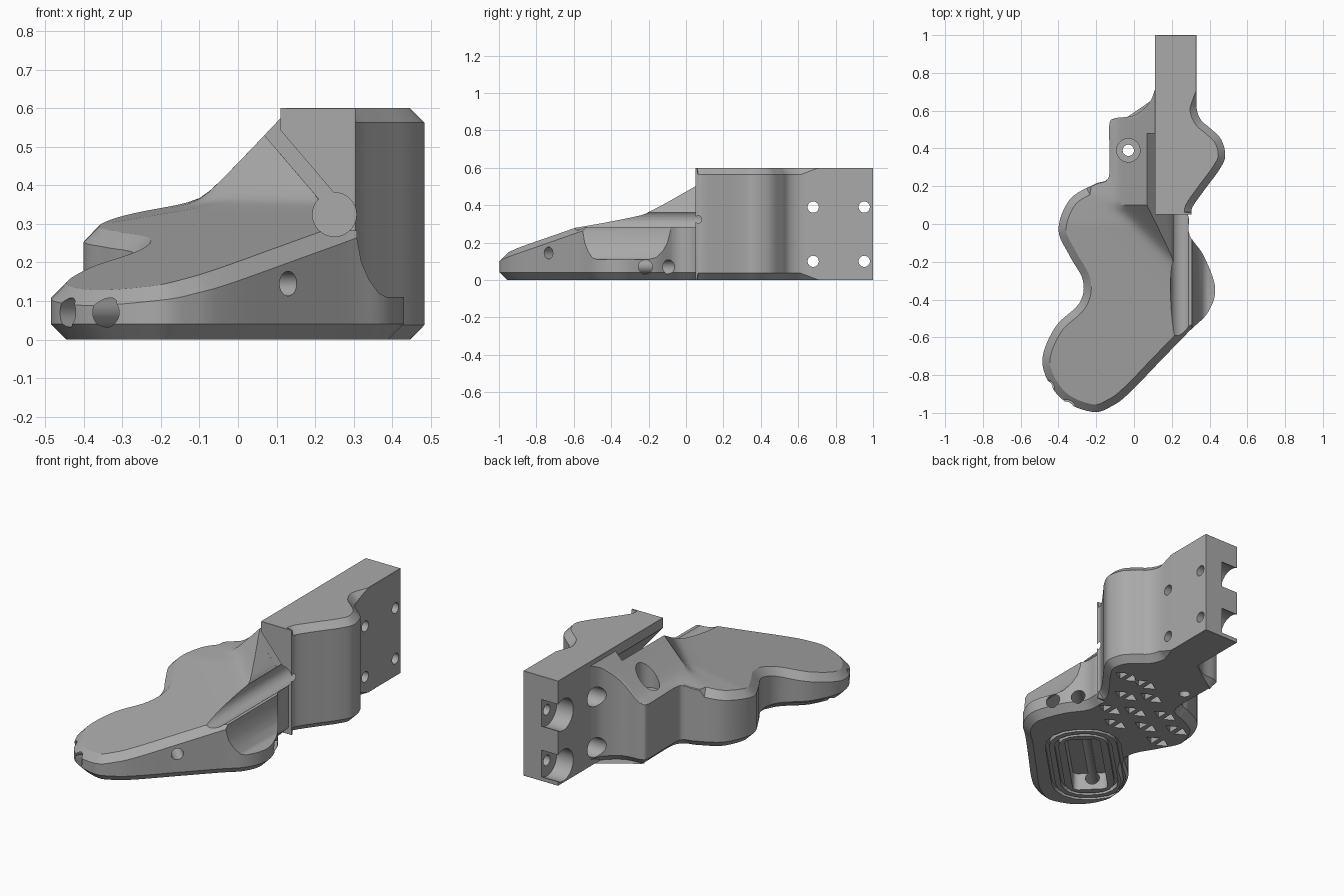
import bpy, bmesh, math
from mathutils import Vector, Matrix
from mathutils.geometry import delaunay_2d_cdt, intersect_point_line

if "Cube" in bpy.data.objects:
    bpy.data.objects.remove(bpy.data.objects["Cube"])

grey = bpy.data.materials.new("plain grey")
grey.use_nodes = True
GREY = (0.4, 0.4, 0.4, 1)
grey.diffuse_color = GREY
grey.node_tree.nodes["Principled BSDF"].inputs["Base Color"].default_value = GREY


def add_object(name, bm):
    bmesh.ops.recalc_face_normals(bm, faces=bm.faces)
    mesh = bpy.data.meshes.new(name)
    bm.to_mesh(mesh)
    bm.free()
    mesh.materials.append(grey)
    ob = bpy.data.objects.new(name, mesh)
    bpy.context.collection.objects.link(ob)
    return ob


def smooth_loop(points, steps=6):
    """Closed spline; a point given twice makes a sharp corner."""
    pts, out = [Vector(p) for p in points], []
    n = len(pts)
    for i in range(n):
        a, b, c, d = (pts[(i + k) % n] for k in (-1, 0, 1, 2))
        if (c - b).length < 1e-5:
            continue
        for s in range(steps):
            t = s / steps
            out.append(0.5 * (2 * b + (c - a) * t + (2 * a - 5 * b + 4 * c - d) * t * t
                              + (3 * b - a - 3 * c + d) * t ** 3))
    return out


def inset(loop, width):
    out = []
    for i, p in enumerate(loop):
        t = (loop[(i + 1) % len(loop)] - loop[i - 1]).normalized()
        out.append(p + Vector((-t.y, t.x)) * width(p))
    return out


def chamfered_solid(name, loop, height, top_width, low_width, step=None):
    """Walls on an outline, chamfers above and below, and a shaped top."""
    bm = bmesh.new()
    top, low = inset(loop, top_width), inset(loop, low_width)
    n = len(loop)
    levels = [
        [(p.x, p.y, 0) for p in low],
        [(p.x, p.y, low_width(p)) for p in loop],
        [(p.x, p.y, height(q) - top_width(p)) for p, q in zip(loop, top)],
        [(q.x, q.y, height(q)) for q in top]]
    rings = [[bm.verts.new(v) for v in level] for level in levels]
    for a, b in zip(rings, rings[1:]):
        for i in range(n):
            j = (i + 1) % n
            bm.faces.new((a[i], a[j], b[j], b[i]))
    bm.faces.new(rings[0][::-1])
    if not step:
        bm.faces.new(rings[3])
        return add_object(name, bm)
    # Fill the top with a fine net that follows the height rule
    def inside(p):
        hit = False
        for a, b in zip(top, top[1:] + top[:1]):
            if (a.y > p.y) != (b.y > p.y) and p.x < a.x + (p.y - a.y) * (b.x - a.x) / (b.y - a.y):
                hit = not hit
        return hit and min((p - q).length for q in top) > step * 0.6
    net = [Vector((i * step, j * step)) for i in range(-25, 26) for j in range(-50, 51)]
    net = [p for p in net if inside(p)]
    flat, _, tris, _, _, _ = delaunay_2d_cdt(
        top + net, [(i, (i + 1) % n) for i in range(n)], [], 1, 1e-6)
    verts = [bm.verts.new((p.x, p.y, height(p))) for p in flat]
    for tri in tris:
        bm.faces.new([verts[i] for i in tri])
    bmesh.ops.remove_doubles(bm, verts=bm.verts, dist=1e-5)
    return add_object(name, bm)


def prism(name, points, start, end, place):
    """Extrude a 2D shape; place(a, b, depth) gives the 3D point."""
    bm = bmesh.new()
    ends = [[bm.verts.new(place(p[0], p[1], d)) for p in points] for d in (start, end)]
    n = len(points)
    for i in range(n):
        j = (i + 1) % n
        bm.faces.new((ends[0][i], ends[0][j], ends[1][j], ends[1][i]))
    bm.faces.new(ends[0])
    bm.faces.new(ends[1])
    return add_object(name, bm)


def rod(name, start, end, radius):
    a, b = Vector(start), Vector(end)
    bm = bmesh.new()
    turn = Matrix.Translation((a + b) / 2) @ (b - a).to_track_quat('Z', 'Y').to_matrix().to_4x4()
    bmesh.ops.create_cone(bm, cap_ends=True, segments=32, radius1=radius, radius2=radius,
                          depth=(b - a).length, matrix=turn)
    return add_object(name, bm)


def combine(target, tool, operation='DIFFERENCE'):
    mod = target.modifiers.new(tool.name, 'BOOLEAN')
    mod.operation, mod.object, mod.solver = operation, tool, 'EXACT'
    bpy.context.view_layer.objects.active = target
    bpy.ops.object.modifier_apply(modifier=mod.name)
    bpy.data.objects.remove(tool)


def along_y(a, b, d):
    return (a, d, b)


def along_z(a, b, d):
    return (a, b, d)


def diagonal(a, b, d):
    """a across, b along the toe direction, d upward"""
    return ((b - a) * 0.7071, (b + a) * 0.7071, d)


# Sculpted top: a tilted plane blended into a steep ridge
def foot_height(p):
    plane = 0.275 + 0.163 * (p.x - 0.2) + 0.19 * (min(p.y, 0) + 0.6) + 0.1 * min(max(p.y, 0), 0.15)
    ridge = 0.53 + 1.06 * (p.x - 0.07) - 1.1 * max(0, 0.1 - p.y)
    blend = (plane + ridge + math.sqrt((plane - ridge) ** 2 + 0.0008)) / 2
    return min(0.59, blend)


foot_outline = smooth_loop([
    (0.2, 0.71), (0.2, 0.71), (0.11, 0.71), (0.11, 0.71), (0.08, 0.64), (0, 0.575), (-0.1, 0.56),
    (-0.13, 0.53), (-0.13, 0.4), (-0.13, 0.27), (-0.15, 0.23), (-0.21, 0.21), (-0.34, 0.13), (-0.4, -0.03),
    (-0.34, -0.17), (-0.27, -0.3), (-0.29, -0.42), (-0.42, -0.55), (-0.485, -0.74),
    (-0.39, -0.92), (-0.22, -0.995), (-0.11, -0.96), (-0.02, -0.89), (0.13, -0.735), (0.29, -0.57),
    (0.39, -0.47), (0.43, -0.34), (0.37, -0.17), (0.295, -0.06), (0.29, 0.03), (0.27, 0.09), (0.27, 0.09)])
foot = chamfered_solid("foot_body", foot_outline, foot_height,
                       lambda p: 0.04 if p.y < 0.2 else 0.004, lambda p: 0.04, 0.025)

# Clear the space above the channel, and the cove over the side bulge
combine(foot, prism("channel_clearance", [(-0.1, 0.727), (0.2, 0.376), (0.25, 0.29), (0.29, 0.283),
                                          (0.6, 0.283), (0.6, 1), (-0.1, 1)], -1.2, 0.48, along_y))
combine(foot, prism("side_cove", [(0.308, 0.5), (0.308, 0.265), (0.32, 0.2), (0.34, 0.155),
                                  (0.365, 0.12), (0.385, 0.11), (0.6, 0.11), (0.6, 0.5)],
                    -1, 0.04, along_y))

# Tall rear block with its mounting plate
tall_outline = smooth_loop([
    (0.11, 0.05), (0.11, 0.05), (0.305, 0.05), (0.305, 0.05), (0.31, 0.09), (0.38, 0.19), (0.45, 0.285),
    (0.483, 0.36), (0.46, 0.45), (0.4, 0.51), (0.355, 0.55), (0.332, 0.61), (0.33, 0.71), (0.33, 0.71),
    (0.33, 1), (0.33, 1), (0.11, 1), (0.11, 1)])


def block_edge(p):
    if p.x < 0.29 or p.y < 0.06:
        return 0.001
    return max(0.001, 0.037 * min(1, (0.71 - p.y) / 0.1))


block = chamfered_solid("tall_block", tall_outline, lambda p: 0.6, block_edge, block_edge)
combine(foot, block, 'UNION')

# Keyhole channel: a round bore with a slanted slit
combine(foot, prism("slit", [(-0.02, 0.634), (0.23, 0.341), (0.26, 0.367), (0.01, 0.66)],
                    -1.1, 0.48, along_y))
combine(foot, rod("channel_bore", (0.25, -1.1, 0.324), (0.25, 0.48, 0.324), 0.057))

# Plate screw holes with counterbores on the inner side
for z in (0.1, 0.39):
    for y, wide in ((0.68, 0.055), (0.953, 0.09)):
        combine(foot, rod("plate_hole", (-0.3, y, z), (0.5, y, z), 0.03))
        combine(foot, rod("plate_counterbore", (-0.2, y, z), (0.215, y, z), wide))

# Upright screw hole in the rear shoulder
combine(foot, rod("shoulder_counterbore", (-0.03, 0.39, 0.34), (-0.03, 0.39, 0.7), 0.062))
combine(foot, rod("shoulder_hole", (-0.03, 0.39, -0.1), (-0.03, 0.39, 0.7), 0.03))

# Twin bores running the length of the toe, and the side hole
for across in (-0.29, -0.43):
    combine(foot, rod("long_bore", diagonal(across, -1.2, 0.07), diagonal(across, 0.5, 0.07), 0.038))
combine(foot, rod("side_hole", (0.24, -0.845, 0.145), (0, -0.605, 0.145), 0.032))


# Sole: toe pocket, two ring grooves and lightening cells
def rounded_box(ca, cb, ha, hb, r):
    pts = []
    for k, (sa, sb) in enumerate(((1, 1), (-1, 1), (-1, -1), (1, -1))):
        for s in range(5):
            t = (k + s / 4) * math.pi / 2
            pts.append((ca + sa * (ha - r) + r * math.cos(t), cb + sb * (hb - r) + r * math.sin(t)))
    return pts


combine(foot, prism("toe_pocket", rounded_box(-0.3, -0.46, 0.095, 0.27, 0.03), -0.1, 0.1, diagonal))
for grow in (0.04, 0.09):
    ring = prism("ring_groove", rounded_box(-0.3, -0.46, 0.115 + grow, 0.29 + grow, 0.09 + grow),
                 -0.1, 0.025, diagonal)
    core = prism("ring_core", rounded_box(-0.3, -0.46, 0.095 + grow, 0.27 + grow, 0.07 + grow),
                 -0.2, 0.1, diagonal)
    combine(ring, core)
    combine(foot, ring)
for x, y in ((-0.25, -0.1), (-0.25, 0.06), (-0.1, -0.02), (-0.1, 0.14), (0.05, -0.1),
             (0.05, 0.07), (0.17, 0.0), (0.2, 0.17), (0.33, 0.33), (0.2, 0.33), (0.08, 0.24)):
    for turn in (0, math.pi):
        cell = [(x + 0.035 * math.cos(turn) + 0.042 * math.cos(turn + k * math.tau / 3),
                 y + 0.042 * math.sin(turn + k * math.tau / 3)) for k in range(3)]
        combine(foot, prism("sole_cell", cell, -0.1, 0.05, along_z))

bpy.ops.object.select_all(action='DESELECT')
foot.select_set(True)
bpy.context.view_layer.objects.active = foot
bpy.ops.object.shade_smooth_by_angle(angle=math.radians(30))
